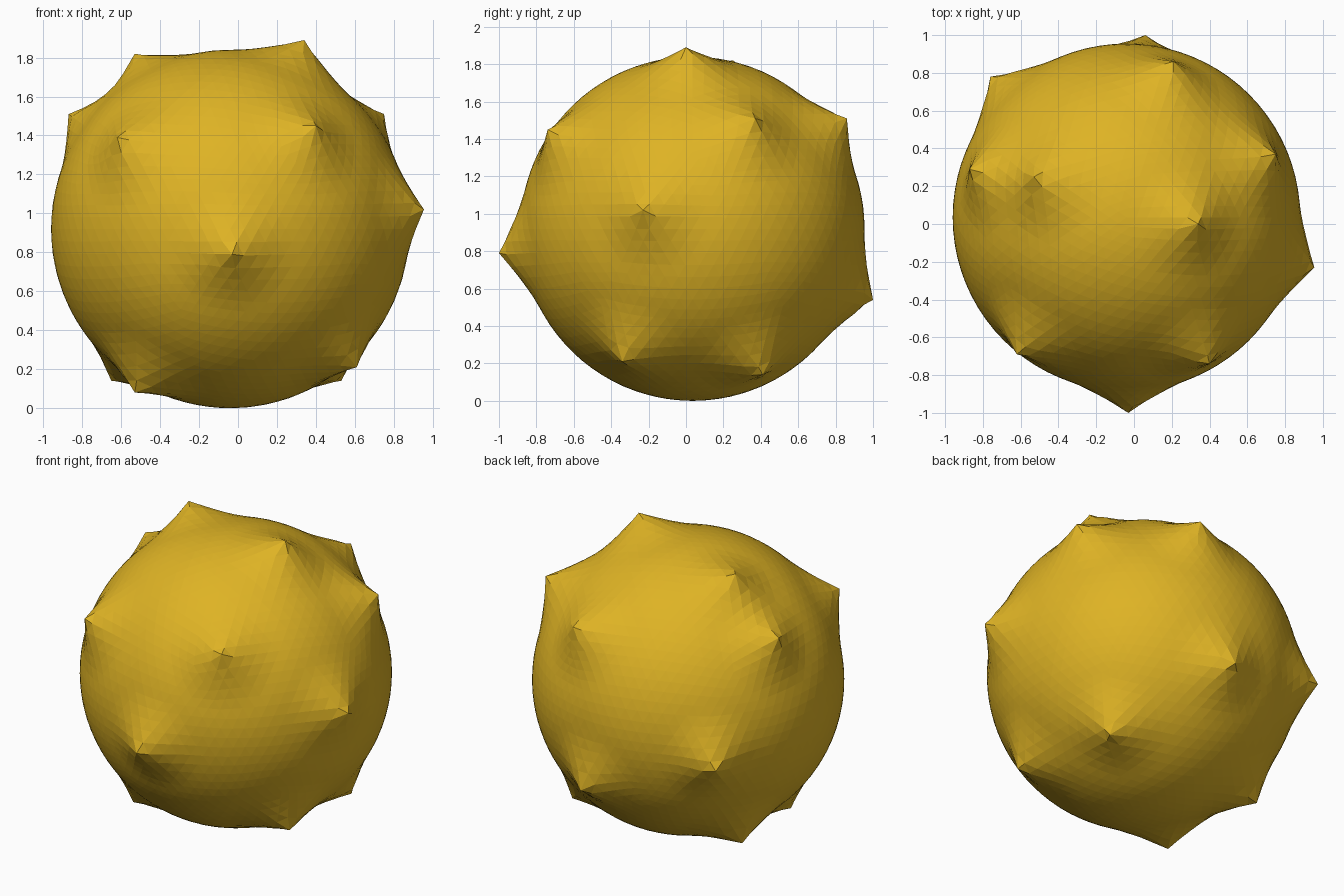
import bpy, bmesh
from mathutils import Vector

if "Cube" in bpy.data.objects:
    bpy.data.objects.remove(bpy.data.objects["Cube"])

CENTRE = Vector((-0.04, 0.035, 0.92))
RADIUS = 0.92
REACH = 0.34          # how far a spike's flare spreads over the ball

# Tips of the fifteen spikes
TIPS = [
    (0.34, 0.00, 1.89), (-0.53, 0.25, 1.82),
    (0.75, 0.37, 1.51), (-0.87, 0.29, 1.51), (0.21, 0.86, 1.51),
    (0.40, -0.74, 1.45), (-0.62, -0.69, 1.39),
    (0.955, -0.23, 1.02), (-0.03, -1.00, 0.79), (-0.76, 0.78, 0.80),
    (0.06, 1.00, 0.54),
    (0.61, -0.34, 0.21), (0.53, 0.41, 0.14),
    (-0.53, -0.32, 0.08), (-0.65, 0.35, 0.14),
]

mat = bpy.data.materials.new("golden yellow")
mat.diffuse_color = (0.73, 0.45, 0.018, 1)
mat.use_nodes = True
mat.node_tree.nodes["Principled BSDF"].inputs["Base Color"].default_value = mat.diffuse_color

# Faceted ball
bm = bmesh.new()
bmesh.ops.create_icosphere(bm, subdivisions=5, radius=RADIUS)
bm.verts.ensure_lookup_table()
base = [v.co.copy() for v in bm.verts]

# Pull out each spike with a sharp, concave falloff
for tip in TIPS:
    t = Vector(tip) - CENTRE
    foot = t.normalized() * RADIUS
    height = t.length - RADIUS
    peak = min(range(len(base)), key=lambda i: (base[i] - foot).length)
    for i, v in enumerate(bm.verts):
        d = (base[i] - foot).length
        if i == peak:
            v.co = t
        elif d < REACH:
            v.co += base[i].normalized() * height * (1 - d / REACH) ** 2

bmesh.ops.translate(bm, verts=bm.verts, vec=CENTRE)
mesh = bpy.data.meshes.new("spiked_ball")
bm.to_mesh(mesh)
bm.free()
mesh.materials.append(mat)
ball = bpy.data.objects.new("spiked_ball", mesh)
bpy.context.collection.objects.link(ball)
